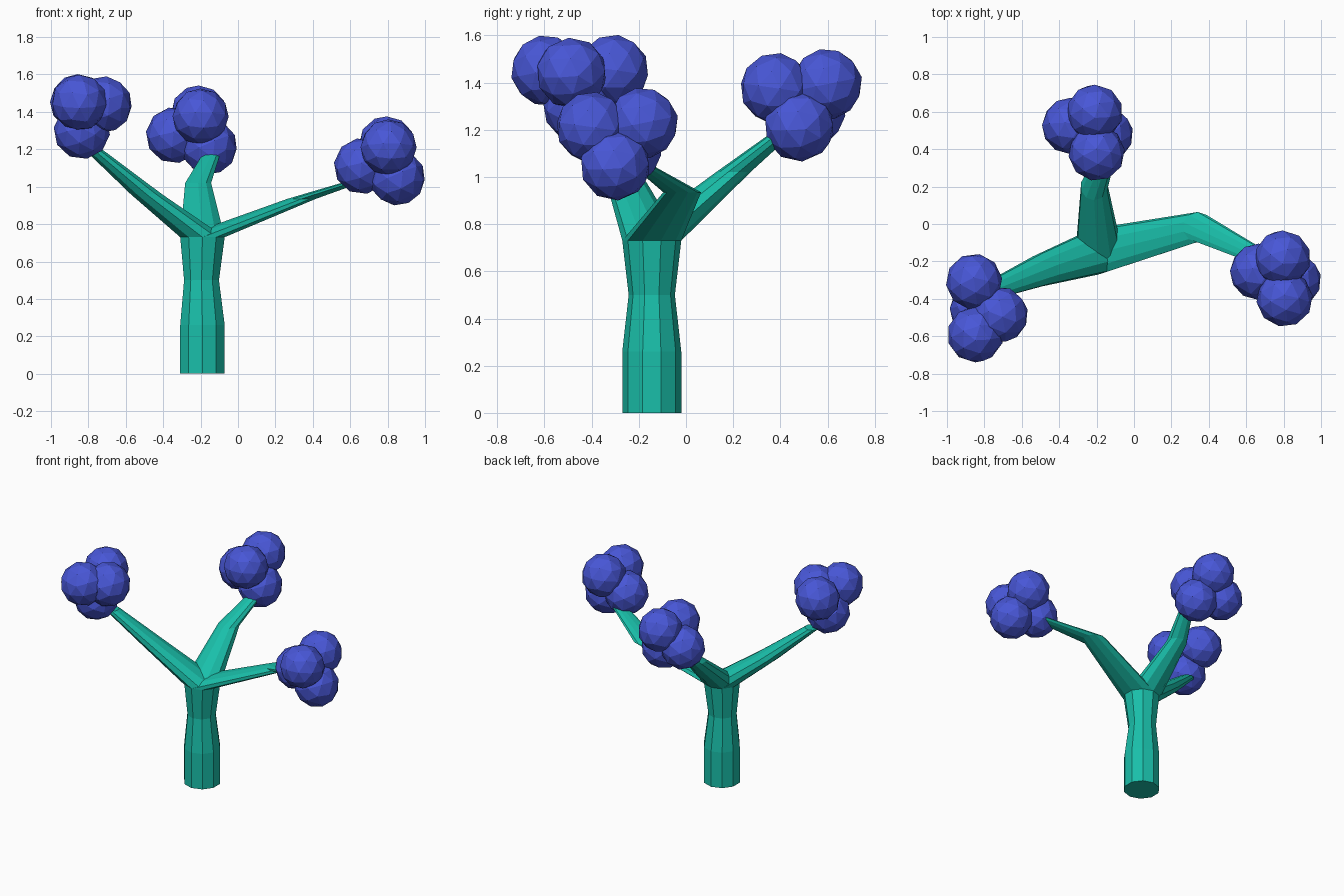
import bpy, bmesh, math
from mathutils import Matrix, Vector, Euler

if "Cube" in bpy.data.objects:
    bpy.data.objects.remove(bpy.data.objects["Cube"])

def material(name, rgb):
    m = bpy.data.materials.new(name)
    m.diffuse_color = (*rgb, 1)
    m.use_nodes = True
    m.node_tree.nodes["Principled BSDF"].inputs["Base Color"].default_value = m.diffuse_color
    return m

BARK = material("bark", (0.01, 0.52, 0.40))
LEAF = material("leaf", (0.065, 0.095, 0.68))
SIDES = 10

def finish(bm, name, mat):
    bmesh.ops.recalc_face_normals(bm, faces=bm.faces)
    me = bpy.data.meshes.new(name)
    bm.to_mesh(me)
    bm.free()
    me.materials.append(mat)
    ob = bpy.data.objects.new(name, me)
    bpy.context.collection.objects.link(ob)
    return ob

def loft(name, rings, cap_start=False, cap_end=False):
    """Tube through horizontal ten-sided rings given as (x, y, z, radius)."""
    bm = bmesh.new()
    loops = []
    for x, y, z, r in rings:
        angles = [-math.pi / 2 + math.tau * i / SIDES for i in range(SIDES)]
        loops.append([bm.verts.new((x + r * math.cos(a), y + r * math.sin(a), z)) for a in angles])
    for a, b in zip(loops, loops[1:]):
        for i in range(SIDES):
            j = (i + 1) % SIDES
            bm.faces.new((a[i], a[j], b[j], b[i]))
    if cap_start:
        bm.faces.new(loops[0][::-1])
    if cap_end:
        bm.faces.new(loops[-1])
    return finish(bm, name, BARK)

# Trunk, pinched below the fork
TX, TY = -0.19, -0.145
FORK = (TX, TY, 0.73, 0.125)
loft("trunk", [(TX, TY, 0, 0.125), (TX, TY, 0.26, 0.125), (TX - 0.005, TY, 0.5, 0.098), FORK], cap_start=True)

# Branches all grow from the same fork ring
loft("left_branch", [FORK, (-0.49, -0.245, 0.96, 0.088), (-0.775, -0.36, 1.2, 0.05)], cap_end=True)
loft("right_branch", [FORK, (0.34, -0.016, 0.935, 0.08), (0.68, -0.18, 1.045, 0.045)], cap_end=True)
loft("back_branch", [FORK, (-0.213, 0.2, 1.02, 0.073), (-0.13, 0.425, 1.2, 0.045)], cap_end=True)

def foliage(name, centres, offset=(0, 0, 0)):
    """Faceted balls merged into one clump."""
    balls = []
    for i, c in enumerate(centres):
        bm = bmesh.new()
        rot = Euler((0.5 * i + 0.2, 0.9 * i, 0.7 * i)).to_matrix().to_4x4()
        bmesh.ops.create_icosphere(bm, subdivisions=2, radius=0.151,
                                   matrix=Matrix.Translation(Vector(c) + Vector(offset)) @ rot)
        balls.append(finish(bm, name if i == 0 else name + "_ball", LEAF))
    for b in balls[1:]:
        mod = balls[0].modifiers.new("merge", 'BOOLEAN')
        mod.operation = 'UNION'
        mod.solver = 'EXACT'
        mod.object = b
    bpy.context.view_layer.update()
    merged = bpy.data.meshes.new_from_object(balls[0].evaluated_get(bpy.context.evaluated_depsgraph_get()))
    balls[0].modifiers.clear()
    balls[0].data = merged
    for b in balls[1:]:
        bpy.data.objects.remove(b)

# Foliage clumps: the back and right ones are the same shape
CLUMP = [(-0.21, 0.597, 1.393), (-0.2, 0.38, 1.375), (-0.155, 0.48, 1.215), (-0.342, 0.525, 1.275)]
foliage("back_foliage", CLUMP)
foliage("right_foliage", CLUMP, (1.005, -0.78, -0.165))
foliage("left_foliage", [(-0.848, -0.592, 1.45), (-0.855, -0.308, 1.452),
                         (-0.717, -0.485, 1.44), (-0.835, -0.455, 1.297)])
